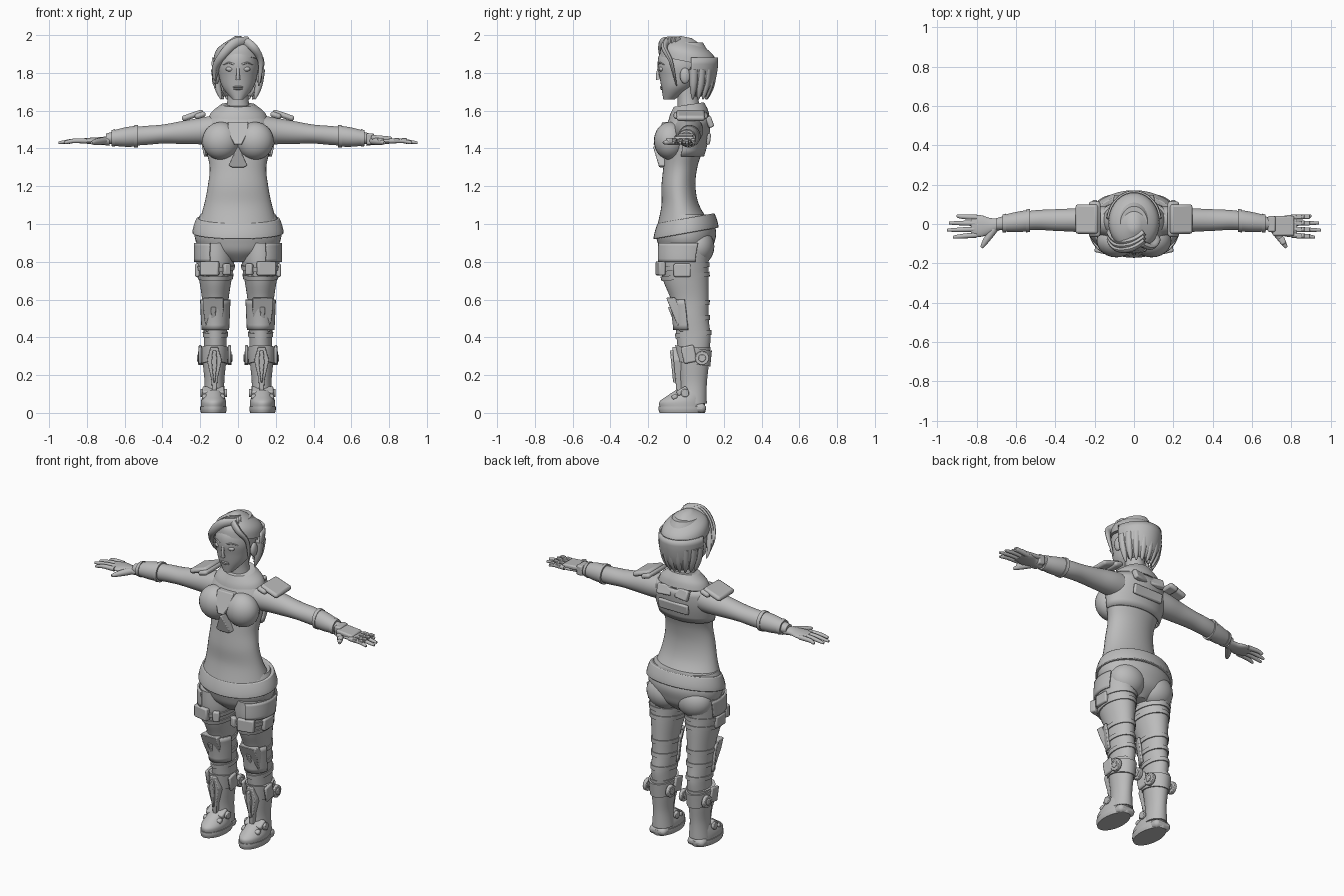
import bpy, bmesh
from math import sin, cos, pi, radians
from mathutils import Vector, Matrix, Euler

if "Cube" in bpy.data.objects:
    bpy.data.objects.remove(bpy.data.objects["Cube"])

shade = (.5, .5, .5, 1)
grey = bpy.data.materials.new("plain grey")
grey.use_nodes = True
grey.diffuse_color = shade
grey.node_tree.nodes["Principled BSDF"].inputs["Base Color"].default_value = shade
parts = []


def finish(name, bm, mirror=False, thick=0, bevel=0, closed=True):
    """Turn a bmesh into a named part with its modifiers."""
    if closed:
        bmesh.ops.recalc_face_normals(bm, faces=bm.faces)
    mesh = bpy.data.meshes.new(name)
    bm.to_mesh(mesh)
    bm.free()
    mesh.materials.append(grey)
    obj = bpy.data.objects.new(name, mesh)
    bpy.context.collection.objects.link(obj)
    parts.append(obj)
    if thick:
        solid = obj.modifiers.new("Thickness", 'SOLIDIFY')
        solid.thickness, solid.offset = thick, 1
    if bevel:
        edge = obj.modifiers.new("Bevel", 'BEVEL')
        edge.width, edge.segments = bevel, 2
    if mirror:
        obj.modifiers.new("Mirror", 'MIRROR').use_mirror_merge = False


def smooth(points, steps=6):
    """Catmull-Rom interpolation through vectors of any size."""
    out = []
    last = len(points) - 1
    for i in range(last):
        a, b, c, d = (Vector(points[max(0, min(k, last))]) for k in range(i - 1, i + 3))
        for s in range(steps):
            t = s / steps
            out.append(b + (c - a) * t / 2 + (a * 2 - b * 5 + c * 4 - d) * t * t / 2
                       + (b * 3 - a - c * 3 + d) * t * t * t / 2)
    return out + [Vector(points[last])]


def profile(low, high, centre_u, centre_v, widths, depths):
    """Evenly spaced elliptical sections; single values stay constant along the length."""
    count = len(widths)
    columns = [c if isinstance(c, list) else [c] * count for c in (centre_u, centre_v, widths, depths)]
    heights = [low + (high - low) * i / (count - 1) for i in range(count)]
    return smooth(list(zip(heights, *columns)))


def skin(bm, loops, wrapped):
    """Bridge successive loops of points with quads."""
    rows = [[bm.verts.new(p) for p in loop] for loop in loops]
    count = len(rows[0])
    for low, high in zip(rows, rows[1:]):
        for j in range(count if wrapped else count - 1):
            k = (j + 1) % count
            bm.faces.new((low[j], low[k], high[k], high[j]))
    if wrapped:
        bm.faces.new(rows[0])
        bm.faces.new(rows[-1])


def loft(name, rings, axis='Z', arc=None, tilt=0, n=36, **options):
    """Skin the sections of a profile; an arc in degrees makes an open shell."""
    start, end = [radians(a) for a in arc] if arc else (0, 2 * pi)
    angles = [start + (end - start) * j / n for j in range(n + 1 if arc else n)]
    loops = []
    for pos, cu, cv, ru, rv in rings:
        flat = [(cu + ru * sin(a), cv - rv * cos(a)) for a in angles]
        loops.append([(u, v, pos + tilt * v) if axis == 'Z' else (pos, u, v) for u, v in flat])
    bm = bmesh.new()
    skin(bm, loops, not arc)
    finish(name, bm, closed=not arc, **options)


def wrap(name, rings, low, high, grow=.006, stations=6, **options):
    """Band or shell following part of a body profile, grown outwards."""
    sections = []
    for i in range(stations + 1):
        pos = low + (high - low) * i / stations
        a, b = next(((a, b) for a, b in zip(rings, rings[1:]) if pos <= b[0]), rings[-2:])
        ring = a.lerp(b, (pos - a[0]) / (b[0] - a[0]))
        sections.append((pos, ring[1], ring[2], ring[3] + grow, ring[4] + grow))
    loft(name, sections, **options)


def tube(name, path, start, end, mirror=False, flat=1, n=12):
    """Tube through points, tapering from the start radius to the end radius."""
    pts = smooth(path)
    last = len(pts) - 1
    loops = []
    for i, p in enumerate(pts):
        tangent = (pts[min(i + 1, last)] - pts[max(i - 1, 0)]).normalized()
        side = tangent.cross(Vector((.1, 1, .2))).normalized()
        up = side.cross(tangent) * flat
        radius = start + (end - start) * (i / last) ** 2
        turns = [2 * pi * j / n for j in range(n)]
        loops.append([p + (side * cos(a) + up * sin(a)) * radius for a in turns])
    bm = bmesh.new()
    skin(bm, loops, True)
    finish(name, bm, mirror)


def box(name, loc, size, rot=(0, 0, 0), bevel=.008, mirror=True):
    bm = bmesh.new()
    turn = Euler([radians(a) for a in rot]).to_matrix().to_4x4()
    bmesh.ops.create_cube(bm, size=1, matrix=Matrix.Translation(loc) @ turn @ Matrix.Diagonal((*size, 1)))
    finish(name, bm, mirror, bevel=bevel)


def ball(name, loc, size, mirror=True):
    bm = bmesh.new()
    bmesh.ops.create_uvsphere(bm, u_segments=24, v_segments=16, radius=1,
                              matrix=Matrix.Translation(loc) @ Matrix.Diagonal((*size, 1)))
    finish(name, bm, mirror)


def disc(name, loc, radius, depth):
    bm = bmesh.new()
    bmesh.ops.create_cone(bm, cap_ends=True, segments=20, radius1=radius, radius2=radius, depth=depth,
                          matrix=Matrix.Translation(loc) @ Matrix.Rotation(pi / 2, 4, 'Y'))
    finish(name, bm, True, bevel=.004)


def panel(name, centre, half, y, slope, depth=.05, mirror=False):
    """Symmetric front plate from (half width, z) points, leaning by slope below its top."""
    outline = [(centre + w, z) for w, z in half] + [(centre - w, z) for w, z in reversed(half)]
    top = half[0][1]
    bm = bmesh.new()
    front, back = [[bm.verts.new((x, y + inset + slope * (top - z), z)) for x, z in outline]
                   for inset in (0, depth)]
    bm.faces.new(front)
    bm.faces.new(back)
    for i in range(len(outline)):
        bm.faces.new((front[i - 1], front[i], back[i], back[i - 1]))
    finish(name, bm, mirror, bevel=.005)


# Torso, bust, pelvis and belt
torso = profile(1, 1.6, 0, [-.01, -.03, -.04, -.03, -.01, 0, .02],
                [.21, .18, .16, .15, .17, .18, .13], [.14, .1, .09, .09, .1, .11, .09])
pelvis = profile(.8, 1.05, 0, 0, [.06, .18, .22, .23, .22, .2], [.08, .13, .15, .16, .15, .13])
loft("torso", torso)
loft("pelvis", pelvis)
ball("bust", (.09, -.085, 1.44), (.1, .085, .1))
ball("buttock", (.1, .06, .88), (.11, .09, .1))
wrap("belt", pelvis, .95, 1.03, .012, tilt=.18, bevel=.004)

# Vest, collar and chest plates
loft("collar", profile(1.55, 1.63, 0, .015, [.16, .14, .09], [.11, .1, .08]), tilt=.15)
wrap("back_vest", torso, 1.36, 1.56, arc=(85, 275), thick=.012)
box("back_panel", (0, .12, 1.45), (.2, .02, .06), (-8, 0, 0), mirror=False)
box("back_upper_plate", (.06, .12, 1.54), (.09, .03, .06), (20, 0, 10))
panel("chest_plate", 0, [(.055, 1.54), (.05, 1.48), (.02, 1.42)], -.125, -.4)
panel("breastbone_plate", 0, [(.005, 1.41), (.05, 1.31), (.03, 1.3)], -.175, .3)
for x, length in ((.24, .12), (.2, .06)):
    box("shoulder_pad", (x, .025, 1.575), (length, .21 - length / 2, .03), (0, 19, 0), bevel=.013)

# Arms and cuffs
arm = profile(.1, .7, [.01, .02, .02, .02, .02, .01, 0], [1.5 - .008 * i for i in range(7)],
              [.08, .07, .06, .055, .05, .045, .03], [.08, .07, .06, .05, .05, .045, .026])
loft("arm", arm, axis='X', mirror=True)
wrap("forearm_cuff", arm, .53, .67, axis='X', mirror=True)
for x in (.53, .65):
    wrap("cuff_rim", arm, x, x + .02, .01, axis='X', mirror=True)

# Hands, with a plated gauntlet on the left
loft("palm", profile(.68, .83, [0, -.01, -.01, -.01], 1.44, [.03, .04, .055, .05], [.026, .02, .017, .012]),
     axis='X', mirror=True)
for i, tip in enumerate((.9, .94, .95, .92)):
    y = .034 - .03 * i
    tube("finger", [(.8, y, 1.44), (.87, y * 1.1, 1.44), (tip, y * 1.2, 1.43)], .014, .007, mirror=True)
    for x in (.84, .88):
        box("finger_plate", (x, y * 1.1, 1.446), (.03, .023, .016), bevel=.003, mirror=False)
tube("thumb", [(.71, -.025, 1.44), (.75, -.08, 1.435), (.775, -.12, 1.43)], .02, .007, mirror=True)
box("gauntlet_back_plate", (.76, -.01, 1.455), (.11, .1, .025), (0, 5, 0), mirror=False)
box("gauntlet_wrist_plate", (.7, 0, 1.45), (.04, .08, .06), mirror=False)
box("gauntlet_thumb_plate", (.755, -.085, 1.44), (.03, .04, .03), (0, 0, 25), mirror=False)

# Neck, head and face
loft("neck", profile(1.57, 1.76, 0, [.02, .01, 0], [.07, .055, .055], [.065, .055, .06]))
loft("head", profile(1.66, 1.96, 0, [-.09, -.05, -.03, -.02, -.01, 0],
                     [.03, .08, .1, .11, .1, .07], [.03, .08, .11, .13, .13, .09]))
tube("nose", [(0, -.142, 1.83), (0, -.15, 1.79), (0, -.146, 1.765)], .008, .013)
ball("eye", (.043, -.13, 1.82), (.022, .014, .013))
tube("eyebrow", [(.02, -.145, 1.845), (.05, -.137, 1.853), (.08, -.115, 1.843)], .005, .002, mirror=True)
for z in (1.716, 1.725):
    ball("lip", (0, -.127, z), (.027, .01, .006), mirror=False)
ball("ear", (.112, -.005, 1.785), (.016, .027, .042))

# Hair: cap, back shell and swept locks
hair = profile(1.68, 1.99, 0, [.04, .02, .01, .01, .01, 0],
               [.07, .11, .125, .13, .11, .02], [.07, .12, .145, .15, .13, .03])
wrap("hair_cap", hair, 1.86, 1.99, 0, stations=12, tilt=-.2)
wrap("hair_back", hair, 1.68, 1.88, 0, arc=(96, 264), thick=.01)
for d in (0, .02, .04):
    tube("swept_fringe", [(.05, d - .08, 1.965), (-.02, d - .125, 1.955), (-.085, d - .125, 1.89),
                          (-.125, d - .085, 1.82 - d), (-.12, d - .065, 1.76 - d)], .028, .003, flat=.7)
tube("side_fringe", [(.04, -.1, 1.965), (.085, -.115, 1.93), (.12, -.08, 1.86), (.11, -.05, 1.73)],
     .025, .003, flat=.7)
for i in range(9):
    a = radians(100 + 20 * i)
    tube("nape_lock", [(r * sin(a), .02 - r * cos(a), z) for r, z in ((.12, 1.82), (.11, 1.73), (.09, 1.66))],
         .025, .003)

# Legs with straps and armour
leg = profile(.3, .9, .12, [.04, .04, .03, .02, 0, -.01, 0],
              [.06, .06, .065, .07, .085, .1, .1], [.08, .09, .09, .1, .12, .13, .14])
loft("leg", leg, mirror=True)
for z in (.4, .48, .56, .71, .76):
    wrap("leg_strap", leg, z, z + .025, mirror=True, tilt=.1)
wrap("hip_plate", leg, .8, .9, .003, arc=(15, 115), thick=.01, mirror=True)
wrap("knee_guard", leg, .44, .6, .002, arc=(-75, 75), thick=.012, mirror=True)
box("thigh_pouch", (.15, -.135, .765), (.1, .035, .075), (0, 0, 12))
box("thigh_clip", (.06, -.125, .76), (.04, .03, .06), (0, 0, -25))
box("thigh_side_plate", (.215, -.02, .755), (.025, .09, .07))
panel("knee_plate", .13, [(.055, .61), (.055, .55), (.04, .43)], -.105, .4, mirror=True)
panel("knee_ridge", .13, [(.014, .56), (.008, .46)], -.096, .4, mirror=True)

# Boots with cuffs, bolts and shin guards
boot = profile(.05, .35, .125, .04, [.06, .052, .06, .07], [.07, .07, .08, .09])
loft("boot_shaft", boot, mirror=True)
wrap("boot_cuff", boot, .265, .35, .007, mirror=True, tilt=-.15)
for x in (.045, .2):
    disc("boot_bolt", (x, .085, .29), .037, .022)
    disc("bolt_cap", (x, .085, .29), .02, .032)
    box("cuff_side_plate", (x, .015, .31), (.018, .07, .09), (12, 0, 0))
    disc("ankle_buckle", (x * .8 + .03, -.005, .105), .022, .018)
panel("shin_plate", .125, [(.018, .35), (.04, .28), (.017, .18), (.01, .1)], -.072, .09, mirror=True)
panel("shin_ridge", .125, [(.01, .33), (.015, .27), (.004, .16)], -.085, .1, mirror=True)
loft("boot_foot", profile(.03, .12, .13, [-.02, -.02, 0, .015], [.066, .066, .058, .048], [.12, .12, .1, .07]),
     mirror=True)
loft("boot_sole", profile(0, .035, .13, -.02, [.066, .07, .07], [.12, .125, .125]), mirror=True)
box("heel_block", (.13, .06, .025), (.11, .09, .05), bevel=.02)
box("instep_strap", (.13, -.06, .085), (.12, .03, .025), (25, 0, 0))
box("ankle_strap", (.13, -.02, .115), (.115, .06, .03), (30, 0, 0))

# Smooth shading with crisp plate edges
bpy.ops.object.select_all(action='DESELECT')
for obj in parts:
    obj.select_set(True)
bpy.context.view_layer.objects.active = parts[0]
bpy.ops.object.shade_smooth_by_angle(angle=radians(40))
